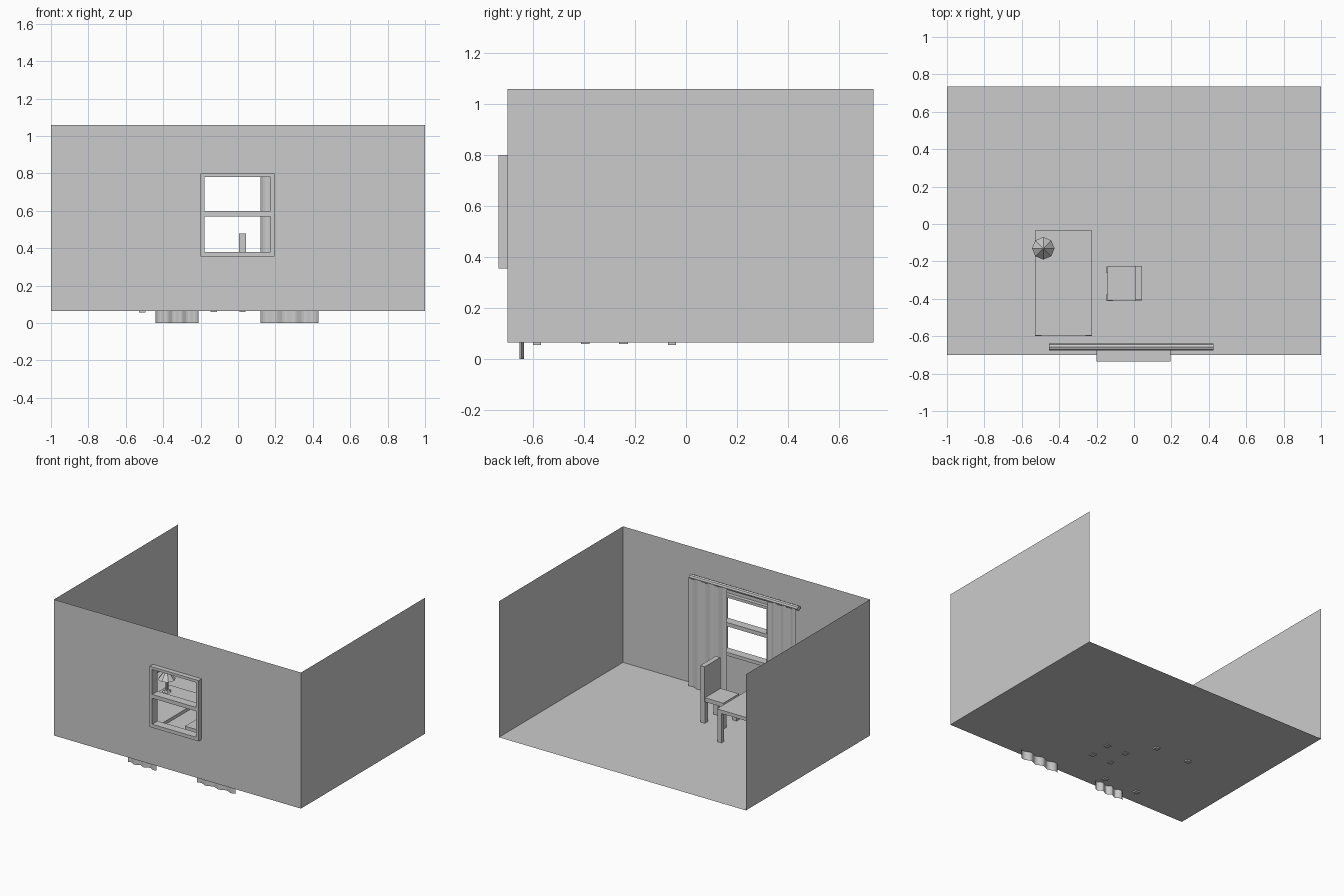
import bpy, math

if "Cube" in bpy.data.objects:
    bpy.data.objects.remove(bpy.data.objects["Cube"])

FLOOR = 0.065


def mesh_object(name, verts, faces):
    me = bpy.data.meshes.new(name)
    me.from_pydata(verts, [], faces)
    me.update()
    ob = bpy.data.objects.new(name, me)
    bpy.context.collection.objects.link(ob)
    return ob


def box(name, x0, x1, y0, y1, z0, z1):
    bpy.ops.mesh.primitive_cube_add(
        size=1, location=((x0 + x1) / 2, (y0 + y1) / 2, (z0 + z1) / 2))
    ob = bpy.context.object
    ob.name = name
    ob.scale = (x1 - x0, y1 - y0, z1 - z0)
    bpy.ops.object.transform_apply(location=False, rotation=False, scale=True)
    return ob


def cone(name, r1, r2, x, y, z0, z1, sides=8):
    bpy.ops.mesh.primitive_cone_add(vertices=sides, radius1=r1, radius2=r2,
                                    depth=z1 - z0, location=(x, y, (z0 + z1) / 2))
    bpy.context.object.name = name
    return bpy.context.object


# Room: thin floor and side walls
Y0, Y1, TOP = -0.70, 0.735, 1.06
mesh_object("floor", [(-1, Y0, FLOOR), (1, Y0, FLOOR), (1, Y1, FLOOR), (-1, Y1, FLOOR)],
            [(0, 1, 2, 3)])
for name, x in (("left_wall", -1), ("right_wall", 1)):
    mesh_object(name, [(x, Y0, FLOOR), (x, Y1, FLOOR), (x, Y1, TOP), (x, Y0, TOP)],
                [(0, 1, 2, 3)])

# Front wall: 3 x 3 grid with the middle cell left open for the window
xs, zs = (-1, -0.18, 0.175, 1), (FLOOR, 0.38, 0.78, TOP)
verts = [(x, Y0, z) for z in zs for x in xs]
faces = [(r * 4 + c, r * 4 + c + 1, r * 4 + c + 5, r * 4 + c + 4)
         for r in range(3) for c in range(3) if (r, c) != (1, 1)]
mesh_object("front_wall", verts, faces)

# Window frame
FY = (-0.735, -0.672)
box("window_left_jamb", -0.20, -0.18, *FY, 0.355, 0.80)
box("window_right_jamb", 0.175, 0.195, *FY, 0.355, 0.80)
box("window_sill", -0.18, 0.175, *FY, 0.355, 0.38)
box("window_head", -0.18, 0.175, *FY, 0.78, 0.80)
box("window_crossbar", -0.18, 0.175, *FY, 0.57, 0.598)

# Curtain rod
bpy.ops.mesh.primitive_cylinder_add(vertices=8, radius=0.018, depth=0.88,
                                    location=(-0.015, -0.657, 0.866),
                                    rotation=(0, math.pi / 2, 0))
bpy.context.object.name = "curtain_rod"


# Curtains: wavy sheets hanging through the floor line
def curtain(name, x0, x1, waves):
    n = waves * 8
    verts = []
    for i in range(n + 1):
        t = i / n
        y = -0.645 + 0.009 * math.sin(t * waves * 2 * math.pi)
        x = x0 + (x1 - x0) * t
        verts += [(x, y, 0), (x, y, 0.862)]
    faces = [(2 * i, 2 * i + 2, 2 * i + 3, 2 * i + 1) for i in range(n)]
    mesh_object(name, verts, faces)


curtain("left_curtain", -0.44, -0.21, 3)
curtain("right_curtain", 0.12, 0.43, 3)

# Table
box("table_top", -0.53, -0.225, -0.595, -0.035, 0.282, 0.307)
for x in (-0.53, -0.26):
    for y in (-0.60, -0.07):
        box("table_leg", x, x + 0.035, y, y + 0.03, 0.055, 0.284)

# Chair
box("chair_seat", -0.142, 0.01, -0.41, -0.228, 0.222, 0.252)
box("chair_back", 0.006, 0.042, -0.405, -0.225, 0.222, 0.48)
for x in (-0.146, 0.007):
    for y in (-0.412, -0.262):
        box("chair_leg", x, x + 0.034, y, y + 0.034, 0.059, 0.224)

# Table lamp
LX, LY = -0.485, -0.13
cone("lamp_base", 0.03, 0.022, LX, LY, 0.307, 0.32)
cone("lamp_stem", 0.01, 0.01, LX, LY, 0.32, 0.41)
cone("lamp_shade", 0.06, 0, LX, LY, 0.40, 0.475)
